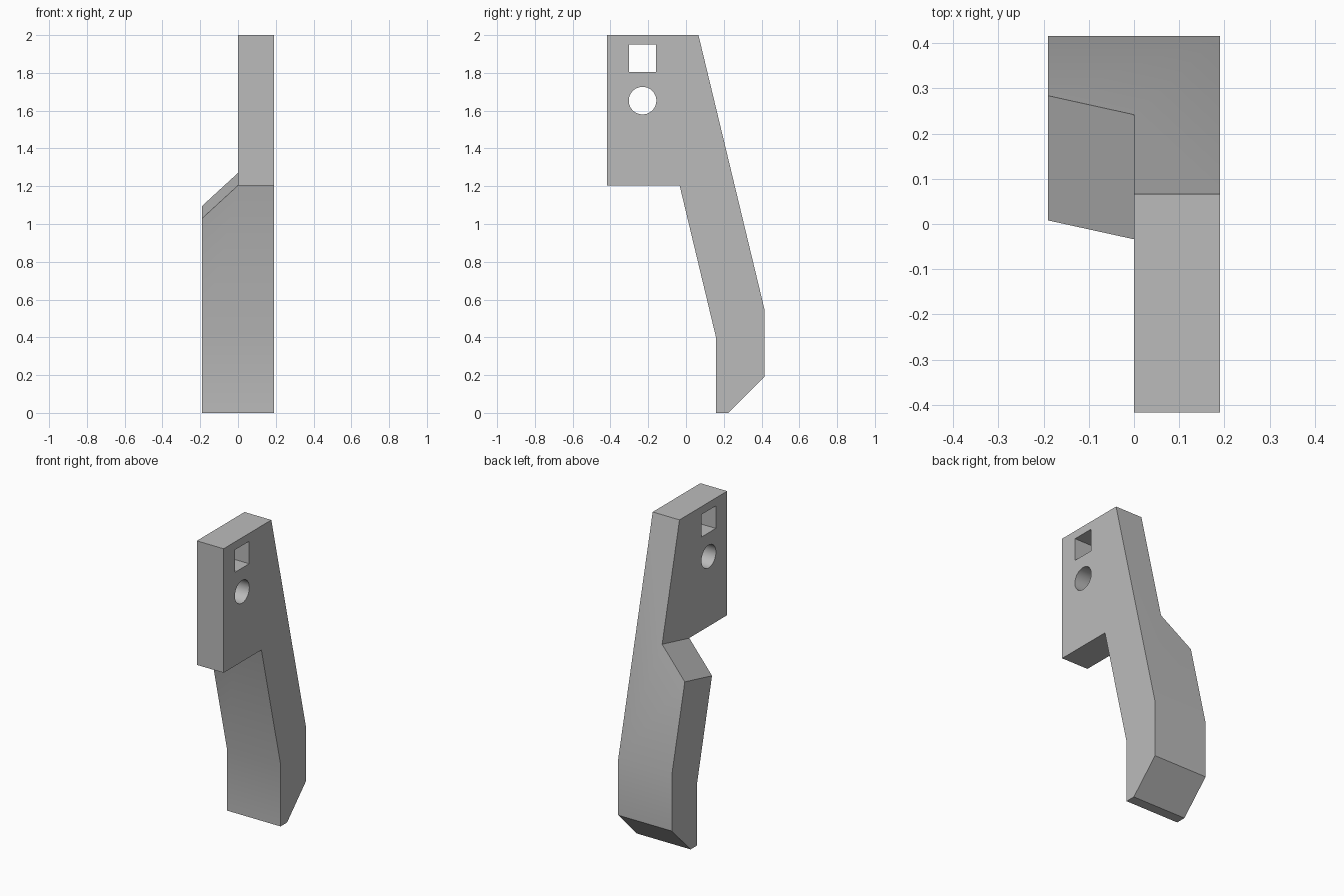
import bpy
import bmesh
from math import cos, sin, tau, radians
from mathutils import Vector

if "Cube" in bpy.data.objects:
    bpy.data.objects.remove(bpy.data.objects["Cube"])

HALF = 0.19          # half of the leg width
SLOPE = 0.24         # lean of the leg

grey = bpy.data.materials.new("plain_grey")
grey.use_nodes = True
colour = (0.5, 0.5, 0.5, 1)
grey.diffuse_color = colour
grey.node_tree.nodes["Principled BSDF"].inputs["Base Color"].default_value = colour


def prism(name, corners, sweep):
    """Solid made by sweeping a flat outline along a vector."""
    bm = bmesh.new()
    face = bm.faces.new([bm.verts.new(c) for c in corners])
    swept = bmesh.ops.extrude_face_region(bm, geom=[face])["geom"]
    verts = [g for g in swept if isinstance(g, bmesh.types.BMVert)]
    bmesh.ops.translate(bm, verts=verts, vec=Vector(sweep))
    bmesh.ops.recalc_face_normals(bm, faces=bm.faces)
    mesh = bpy.data.meshes.new(name)
    bm.to_mesh(mesh)
    bm.free()
    mesh.materials.append(grey)
    obj = bpy.data.objects.new(name, mesh)
    bpy.context.collection.objects.link(obj)
    return obj


def cut(target, cutter):
    """Subtract the cutter, then discard it."""
    cutter.hide_render = True
    mod = target.modifiers.new("cut", "BOOLEAN")
    mod.operation = "DIFFERENCE"
    mod.solver = "EXACT"
    mod.object = cutter
    bpy.ops.object.modifier_apply(modifier=mod.name)
    bpy.data.objects.remove(cutter)


# Side outline of the head and bent leg, swept across the full width
outline = [(-0.417, 2), (0.066, 2), (0.415, 0.55), (0.415, 0.19),
           (0.225, 0), (0.16, 0), (0.16, 0.395), (-0.034, 1.205), (-0.417, 1.205)]
lever = prism("lever_arm", [(-HALF, y, z) for y, z in outline], (2 * HALF, 0, 0))
bpy.context.view_layer.objects.active = lever
lever.select_set(True)

# Remove the upper half on one side, leaving a sloped shoulder
front = -0.6
base = 1.204 + SLOPE * (front + 0.034)
shoulder = [(0, front, base), (0, front, 3), (-0.3, front, 3), (-0.3, front, base - 0.3 * 0.97)]
cut(lever, prism("shoulder_cutter", shoulder, (0, 1.2, 1.2 * SLOPE)))

# Square and round holes through the head
square = [(-0.1, y, z) for y, z in ((-0.302, 1.805), (-0.158, 1.805), (-0.158, 1.949), (-0.302, 1.949))]
cut(lever, prism("square_hole_cutter", square, (0.5, 0, 0)))
ring = [(-0.1, -0.23 + 0.073 * cos(tau * i / 48), 1.653 + 0.073 * sin(tau * i / 48)) for i in range(48)]
cut(lever, prism("round_hole_cutter", ring, (0.5, 0, 0)))

# Soft shading over the shallow bends, crisp elsewhere
bpy.ops.object.shade_smooth_by_angle(angle=radians(30))
